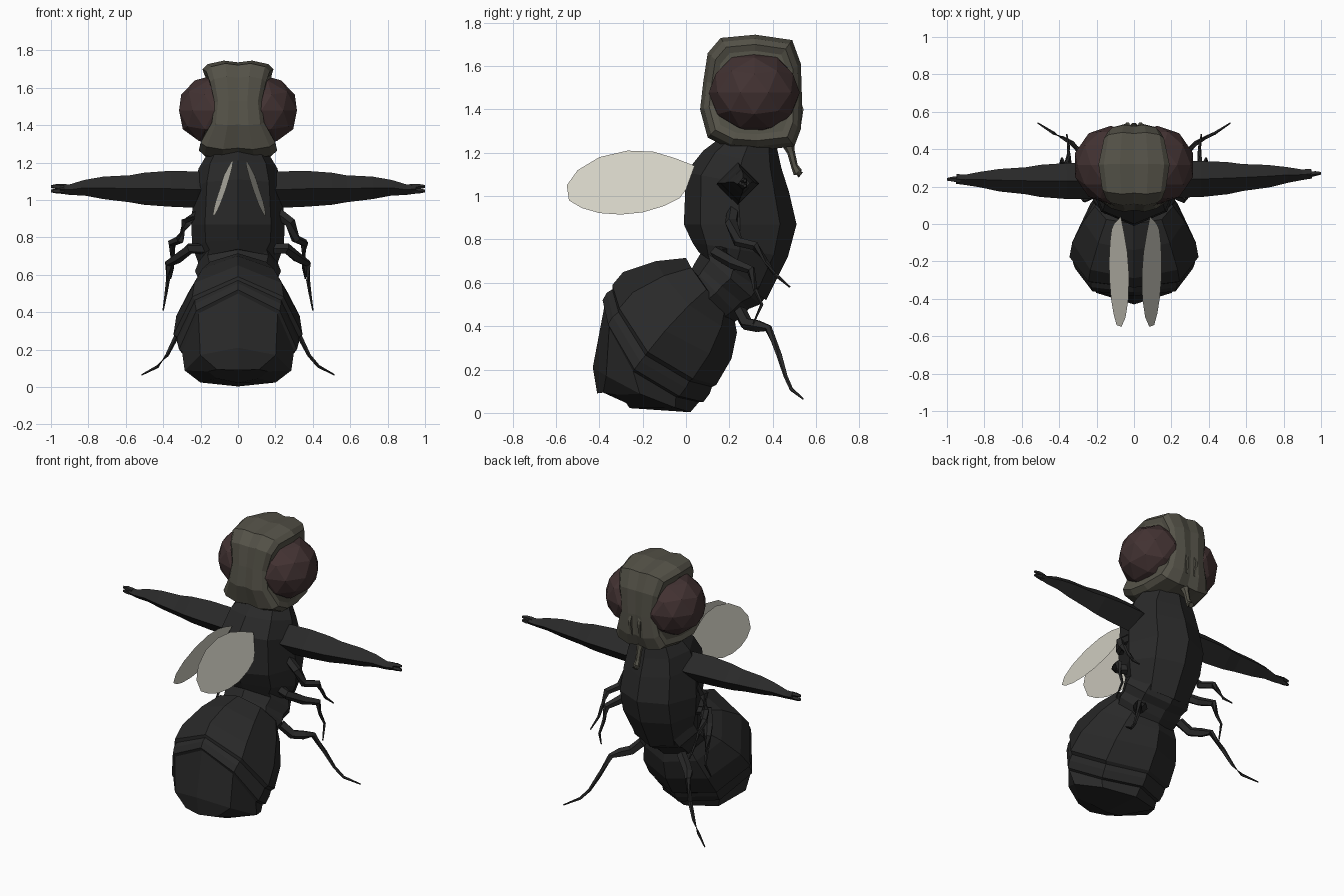
import bpy, bmesh
from math import sin, cos, pi
from mathutils import Vector


def material(name, rgb):
    m = bpy.data.materials.new(name)
    m.diffuse_color = (*rgb, 1)
    return m


BLACK = material("black_shell", (0.022, 0.022, 0.022))
OLIVE = material("olive_head", (0.09, 0.085, 0.065))
RED = material("dark_red_eye", (0.055, 0.032, 0.032))
PALE = material("pale_wing", (0.66, 0.64, 0.56))


def finish(name, bm, mat, closed=True):
    if closed:
        bmesh.ops.recalc_face_normals(bm, faces=bm.faces[:])
    me = bpy.data.meshes.new(name)
    bm.to_mesh(me)
    bm.free()
    me.materials.append(mat)
    ob = bpy.data.objects.new(name, me)
    bpy.context.collection.objects.link(ob)
    return ob


def loft(name, rings, mat):
    """Skin a list of equal-length point rings and cap both ends."""
    bm = bmesh.new()
    rows = [[bm.verts.new(p) for p in r] for r in rings]
    n = len(rows[0])
    for a, b in zip(rows, rows[1:]):
        for i in range(n):
            j = (i + 1) % n
            bm.faces.new((a[i], a[j], b[j], b[i]))
    bm.faces.new(rows[0])
    bm.faces.new(rows[-1])
    return finish(name, bm, mat)


def body_ring(dorsal, ventral, half_width, bow=0.0, sides=8):
    """Ring through a back point and a belly point (y, z), bowed towards the tail."""
    d, v = Vector((0, *dorsal)), Vector((0, *ventral))
    mid, r = (d + v) / 2, (d - v) / 2
    tail = Vector((0, r.z, -r.y)).normalized()
    if tail.z > 0:
        tail = -tail
    ring = []
    for k in range(sides):
        t = 2 * pi * k / sides
        ring.append(mid + r * cos(t) + Vector((half_width * sin(t), 0, 0)) + tail * bow * sin(t) ** 2)
    return ring


def limb(name, path, mat, sides=5):
    """Tapered tube through (x, y, z, radius) stations."""
    pts = [Vector(p[:3]) for p in path]
    rings = []
    for i, p in enumerate(path):
        t = (pts[min(i + 1, len(pts) - 1)] - pts[max(i - 1, 0)]).normalized()
        ref = Vector((0, 0, 1)) if abs(t.z) < 0.8 else Vector((1, 0, 0))
        u = t.cross(ref).normalized()
        w = t.cross(u)
        rings.append([pts[i] + p[3] * (u * cos(2 * pi * k / sides) + w * sin(2 * pi * k / sides))
                      for k in range(sides)])
    return loft(name, rings, mat)


# Thorax and waist
loft("thorax", [body_ring(*r) for r in [
    ((0.16, 1.27), (0.42, 1.22), 0.165),
    ((0.08, 1.21), (0.44, 1.13), 0.21),
    ((0.00, 1.11), (0.475, 1.02), 0.235),
    ((-0.01, 0.87), (0.51, 0.87), 0.25),
    ((0.03, 0.785), (0.47, 0.72), 0.245),
    ((0.06, 0.74), (0.37, 0.52), 0.20)]], BLACK)
loft("waist", [body_ring(*r) for r in [
    ((0.05, 0.78), (0.39, 0.56), 0.21),
    ((0.07, 0.74), (0.34, 0.50), 0.23),
    ((0.04, 0.69), (0.29, 0.48), 0.215),
    ((0.03, 0.67), (0.25, 0.44), 0.225),
    ((-0.03, 0.62), (0.2, 0.40), 0.20)]], BLACK)

# Abdomen with stepped bands
loft("abdomen", [body_ring(*r) for r in [
    ((0.00, 0.715), (0.22, 0.45), 0.21, 0.02),
    ((-0.14, 0.70), (0.235, 0.37), 0.27, 0.05),
    ((-0.29, 0.65), (0.21, 0.25), 0.33, 0.09),
    ((-0.34, 0.59), (0.14, 0.13), 0.345, 0.11),
    ((-0.34, 0.57), (0.12, 0.12), 0.325, 0.11),
    ((-0.365, 0.555), (0.11, 0.09), 0.325, 0.12),
    ((-0.385, 0.52), (0.08, 0.05), 0.315, 0.12),
    ((-0.375, 0.50), (0.06, 0.05), 0.30, 0.12),
    ((-0.43, 0.21), (0.02, 0.003), 0.285, 0.02),
    ((-0.41, 0.09), (-0.26, 0.022), 0.16, -0.03)]], BLACK)

# Head: side outline as (y, z, half width), swept across x with a centre groove
outline = [(0.49, 1.72, .16), (0.53, 1.61, .14), (0.535, 1.45, .12), (0.53, 1.31, .15),
           (0.50, 1.23, .18), (0.33, 1.21, .20), (0.20, 1.22, .21), (0.10, 1.27, .20),
           (0.065, 1.40, .14), (0.08, 1.53, .125), (0.10, 1.66, .15), (0.16, 1.73, .17),
           (0.32, 1.745, .19)]


def head_ring(s, scale):
    return [(s * w, 0.31 + (y - 0.31) * scale, 1.48 + (z - 1.48) * scale) for y, z, w in outline]


loft("head", [head_ring(*r) for r in [(-0.95, 0.72), (-1.0, 0.83), (-0.85, 0.93), (-0.4, 1.0), (0, 0.965),
                                      (0.4, 1.0), (0.85, 0.93), (1.0, 0.83), (0.95, 0.72)]], OLIVE)

# Mouthpart under the face
limb("proboscis", [(0, 0.46, 1.27, .035), (0, 0.485, 1.20, .018), (0, 0.50, 1.14, .016),
                   (0, 0.515, 1.11, .022), (0, 0.53, 1.098, .018)], OLIVE, 6)

legs = {
    "upper_leg": [(0.20, 0.22, 0.94, .03), (0.28, 0.21, 0.88, .03), (0.31, 0.24, 0.79, .025),
                  (0.355, 0.32, 0.77, .022), (0.35, 0.37, 0.70, .012), (0.35, 0.41, 0.64, .009),
                  (0.36, 0.48, 0.58, .004)],
    "middle_leg": [(0.18, 0.18, 0.74, .03), (0.26, 0.14, 0.74, .03), (0.32, 0.22, 0.69, .028),
                   (0.37, 0.30, 0.66, .022), (0.375, 0.32, 0.57, .011), (0.385, 0.35, 0.50, .008),
                   (0.40, 0.31, 0.41, .004)],
    "hind_leg": [(0.14, 0.25, 0.47, .03), (0.20, 0.28, 0.41, .03), (0.25, 0.33, 0.40, .028),
                 (0.28, 0.38, 0.39, .018), (0.33, 0.43, 0.27, .014), (0.38, 0.46, 0.17, .010),
                 (0.43, 0.485, 0.11, .009), (0.515, 0.54, 0.065, .004)],
}
wing = [(.04, 1.14), (-.05, 1.175), (-.15, 1.205), (-.27, 1.21), (-.4, 1.18), (-.5, 1.12), (-.55, 1.05),
        (-.54, .98), (-.48, .945), (-.4, .922), (-.3, .915), (-.2, .925), (-.1, .955), (-.03, .99), (0, 1.03)]

for side, s in (("right", 1), ("left", -1)):
    # Faceted eye
    bm = bmesh.new()
    bmesh.ops.create_icosphere(bm, subdivisions=2, radius=1)
    for v in bm.verts:
        v.co = Vector((s * (0.125 + 0.2 * v.co.x), 0.315 + 0.21 * v.co.y, 1.478 + 0.19 * v.co.z))
    finish(side + "_eye", bm, RED)
    # Outstretched front leg, diamond section, the two sides lean slightly apart in y
    arm = [(0.16, .235, 1.055, .085), (0.22, .235, 1.055, .097), (0.36, .235, 1.06, .096),
           (0.50, .238, 1.06, .086), (0.58, .24, 1.06, .072), (0.72, .245, 1.065, .060),
           (0.82, .25, 1.065, .042), (0.90, .25, 1.055, .028), (0.95, .255, 1.06, .026)]
    limb(side + "_front_leg", [(s * x, y + s * 0.015 * x, z, r) for x, y, z, r in arm], BLACK, 4)
    for k, dz in (("upper", 0.012), ("lower", -0.012)):
        limb(f"{side}_front_{k}_claw",
             [(s * .93, .25 + s * .015, 1.06 + dz * .5, .018), (s * .97, .255 + s * .016, 1.06 + dz, .014),
              (s * 1.0, .255 + s * .017, 1.06 + dz, .008)], BLACK)
    for name, path in legs.items():
        limb(f"{side}_{name}", [(s * x, y, z, r) for x, y, z, r in path], BLACK)
    # Small feeler lying flat against the face
    limb(side + "_feeler", [(s * .03, .51, 1.46, .015), (s * .035, .53, 1.40, .015),
                            (s * .03, .52, 1.31, .01)], OLIVE)
    # Thin tilted wing
    base = 0.0875 + s * 0.0075
    bm = bmesh.new()
    bm.faces.new([bm.verts.new((s * (base - 0.36 * (z - 1.065) + 0.06 * (y + 0.25)), y, z)) for y, z in wing])
    finish(side + "_wing", bm, PALE, closed=False)
